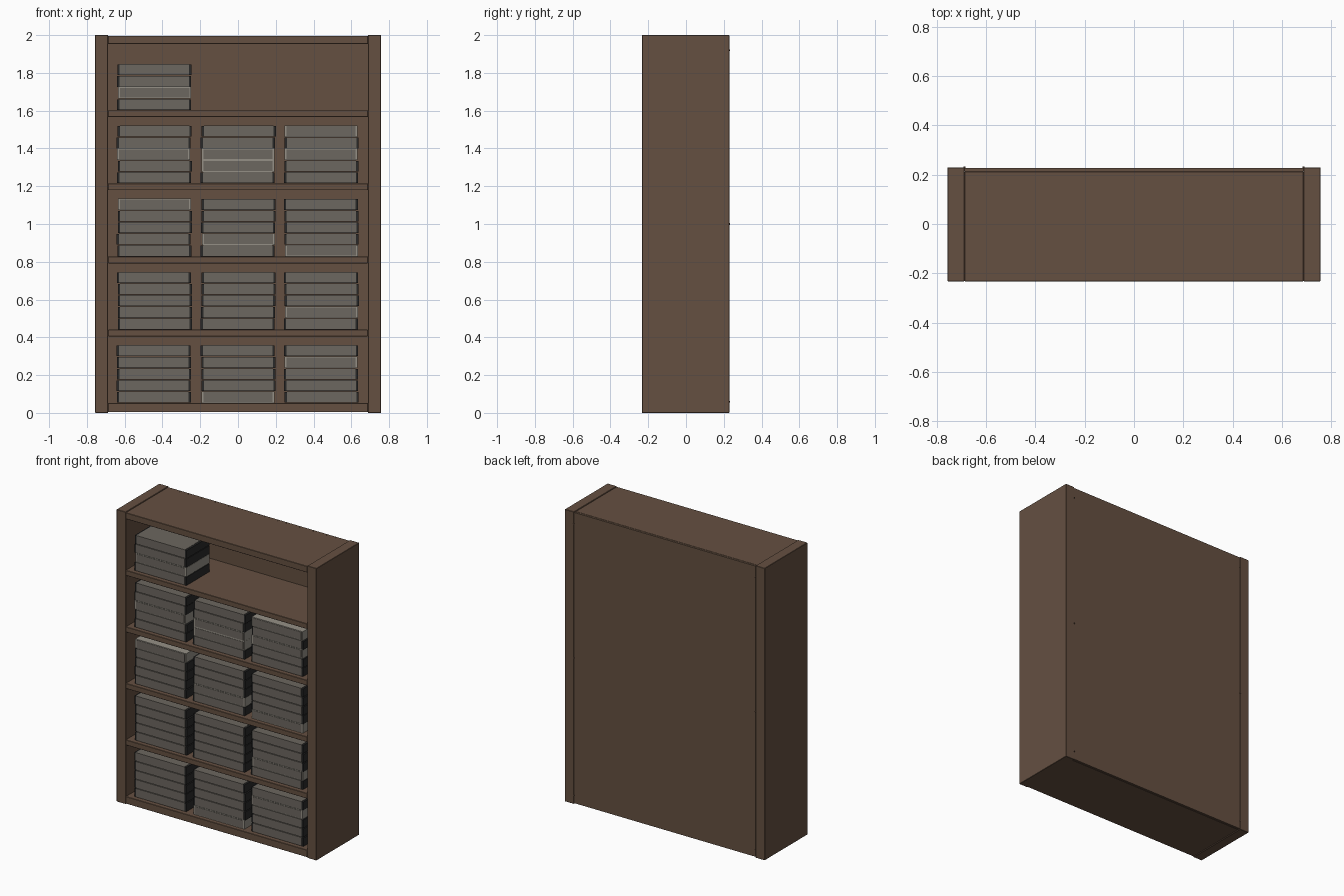
import bpy, random

if "Cube" in bpy.data.objects:
    bpy.data.objects.remove(bpy.data.objects["Cube"])

random.seed(4)

def material(name, rgb):
    m = bpy.data.materials.new(name)
    m.diffuse_color = (*rgb, 1)
    m.use_nodes = True
    m.node_tree.nodes["Principled BSDF"].inputs["Base Color"].default_value = m.diffuse_color
    return m

WOOD = material("brown_wood", (0.13, 0.08, 0.053))
GREY = material("grey_panel", (0.15, 0.135, 0.115))
DARK = material("dark_case", (0.022, 0.022, 0.022))
PALE = material("pale_case", (0.30, 0.28, 0.24))

def box(name, x, y, z, mat, bevel=0.0):
    """Box from (min, max) ranges on each axis."""
    bpy.ops.mesh.primitive_cube_add(size=1, location=[sum(r) / 2 for r in (x, y, z)])
    o = bpy.context.object
    o.name = name
    o.scale = [r[1] - r[0] for r in (x, y, z)]
    bpy.ops.object.transform_apply(location=False, rotation=False, scale=True)
    o.data.materials.append(mat)
    if bevel:
        b = o.modifiers.new("bevel", 'BEVEL')
        b.width, b.segments = bevel, 1
    return o

# Cabinet carcass
IN, OUT, F, B = 0.688, 0.757, -0.233, 0.23
for side, s in (("left", -1), ("right", 1)):
    box(side + "_side_panel", sorted((s * IN, s * OUT)), (F, B), (0, 2), WOOD, 0.002)
    # Small fixing pins along the back edge
    for z in (0.06, 1.0, 1.92):
        bpy.ops.mesh.primitive_cylinder_add(vertices=8, radius=0.004, depth=0.012,
                                            location=(s * IN, 0.228, z), rotation=(1.5708, 0, 0))
        bpy.context.object.name = side + "_back_pin"
        bpy.context.object.data.materials.append(WOOD)
box("back_panel", (-IN, IN), (0.213, 0.227), (0.005, 1.995), WOOD)
box("top_board", (-IN, IN), (F, 0.213), (1.953, 1.996), WOOD, 0.002)

# Shelves: (bottom, top) heights
shelves = [(0.004, 0.053), (0.405, 0.441), (0.792, 0.828), (1.179, 1.215), (1.566, 1.602)]
for z in shelves:
    box("shelf", (-IN, IN), (F, 0.213), z, WOOD, 0.002)

# Storage case: dark or pale shell around a slightly proud grey core
def storage_case(x, z, h, pale):
    x += random.uniform(-0.004, 0.004)
    y0, y1 = -0.204, 0.045
    if pale:
        box("pale_case_shell", (x - 0.193, x + 0.193), (y0, y1), (z, z + h), PALE)
        box("grey_case_front", (x - 0.183, x + 0.183), (y0 - 0.002, y0 + 0.02),
            (z + 0.005, z + h - 0.005), GREY)
    else:
        box("dark_case_shell", (x - 0.196, x + 0.196), (y0, y1), (z + 0.001, z + h - 0.004), DARK)
        box("grey_case_core", (x - 0.184, x + 0.184), (y0 - 0.002, y1 + 0.002),
            (z + 0.003, z + h - 0.002), GREY)

# Stacks: which layers are pale, keyed by (shelf, column)
pale_layers = {(0, 1): [0], (0, 2): [3], (1, 2): [1], (2, 0): [4], (2, 1): [1], (2, 2): [0],
               (3, 0): [2], (3, 1): [1, 2], (3, 2): [2, 4], (4, 0): [1]}
H = 0.0615
for s, (_, top) in enumerate(shelves):
    for c, x in enumerate((-0.443, 0.0, 0.442)):
        if s == 4 and c > 0:
            continue
        for i in range(4 if s == 4 else 5):
            storage_case(x, top + i * H, H, i in pale_layers.get((s, c), []))
